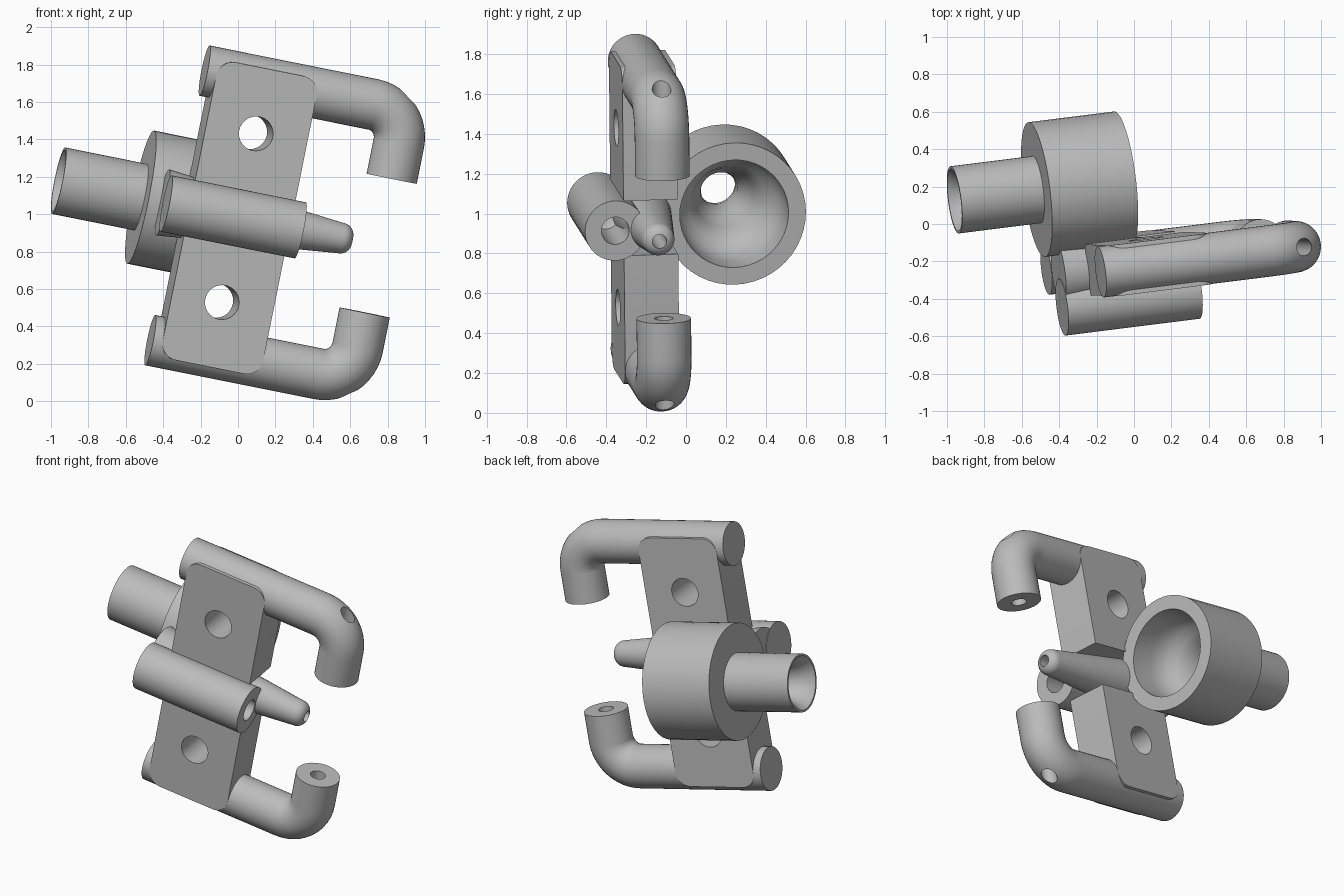
import bpy, bmesh, math
from mathutils import Matrix, Vector

if "Cube" in bpy.data.objects:
    bpy.data.objects.remove(bpy.data.objects["Cube"])

grey = bpy.data.materials.new("plain_grey")
grey.use_nodes = True
grey.diffuse_color = (0.5, 0.5, 0.5, 1)
grey.node_tree.nodes["Principled BSDF"].inputs["Base Color"].default_value = (0.5, 0.5, 0.5, 1)

# Tilted frame: local x runs along the arms, y is depth, z runs along the blocks
along = Vector((0.973, 0.122, -0.195)).normalized()
up = Vector((0.196, -0.01, 0.98))
up = (up - along * up.dot(along)).normalized()
depth = up.cross(along)
FRAME = Matrix((along, depth, up)).transposed().to_4x4()
FRAME.translation = Vector((0, 0, 1)) - 0.015 * up

MID = -0.208      # depth of the hooks and the pin
ARM = 0.735       # height of the hook arms from the middle


def add(name, bm):
    bmesh.ops.remove_doubles(bm, verts=bm.verts, dist=0.0001)
    bmesh.ops.recalc_face_normals(bm, faces=bm.faces)
    mesh = bpy.data.meshes.new(name)
    bm.to_mesh(mesh)
    bm.free()
    mesh.materials.append(grey)
    ob = bpy.data.objects.new(name, mesh)
    bpy.context.collection.objects.link(ob)
    ob.matrix_world = FRAME
    return ob


def activate(ob):
    bpy.ops.object.select_all(action='DESELECT')
    ob.select_set(True)
    bpy.context.view_layer.objects.active = ob


def finish(ob):
    activate(ob)
    bpy.ops.object.shade_smooth_by_angle(angle=math.radians(32))


def lathe(name, profile, y, closed=False):
    """Revolve (x, radius) points about a line along local x."""
    bm = bmesh.new()
    vs = [bm.verts.new((x, y, r)) for x, r in profile]
    edges = [bm.edges.new(p) for p in zip(vs, vs[1:])]
    if closed:
        edges.append(bm.edges.new((vs[-1], vs[0])))
    bmesh.ops.spin(bm, geom=vs + edges, cent=(0, y, 0), axis=(1, 0, 0),
                   angle=math.tau, steps=48, use_merge=False)
    ob = add(name, bm)
    finish(ob)
    return ob


def drill(ob, radius, length, centre, rotation):
    """Cut a round hole and remove the cutter."""
    bm = bmesh.new()
    bmesh.ops.create_cone(bm, cap_ends=True, segments=32, radius1=radius,
                          radius2=radius, depth=length,
                          matrix=Matrix.Translation(centre) @ rotation)
    cutter = add("hole_cutter", bm)
    cutter.hide_render = True
    bpy.context.view_layer.update()
    activate(ob)
    mod = ob.modifiers.new("hole", 'BOOLEAN')
    mod.operation, mod.solver, mod.object = 'DIFFERENCE', 'EXACT', cutter
    bpy.ops.object.modifier_apply(modifier=mod.name)
    bpy.data.objects.remove(cutter)


def hook(name, side):
    """Straight arm, tight bend and a short end pointing to the middle."""
    radius, bend, corner, tip, n = 0.137, 0.178, 0.57, 0.365, 40
    stations = [(-0.355, ARM, 0)]
    for i in range(13):
        a = math.pi / 2 * i / 12
        stations.append((corner + bend * math.sin(a), ARM - bend + bend * math.cos(a), a))
    stations.append((corner + bend, tip, math.pi / 2))
    bm = bmesh.new()
    rings = []
    for x, z, a in stations:
        ring = []
        for k in range(n):
            t = math.tau * k / n
            out = radius * math.cos(t)
            ring.append(bm.verts.new((x + out * math.sin(a), MID + radius * math.sin(t),
                                      side * (z + out * math.cos(a)))))
        rings.append(ring)
    for a, b in zip(rings, rings[1:]):
        for k in range(n):
            bm.faces.new((a[k], a[(k + 1) % n], b[(k + 1) % n], b[k]))
    bm.faces.new(rings[0])
    bm.faces.new(rings[-1])
    ob = add(name, bm)
    drill(ob, 0.047, 1.2, (corner + bend, MID, side * 0.7), Matrix())
    finish(ob)


def block(name, side):
    """Thick plate with rounded outer corners and a round hole."""
    x0, x1, top, gap, r = -0.305, 0.247, 0.812, 0.14, 0.09
    outline = [(x0, gap), (x1, gap)]
    for cx, start in ((x1 - r, 0), (x0 + r, 90)):
        for i in range(9):
            a = math.radians(start + 90 * i / 8)
            outline.append((cx + r * math.cos(a), top - r + r * math.sin(a)))
    bm = bmesh.new()
    face = bm.faces.new([bm.verts.new((x, -0.345, side * z)) for x, z in outline])
    new = bmesh.ops.extrude_face_region(bm, geom=[face])["geom"]
    bmesh.ops.translate(bm, vec=(0, 0.274, 0),
                        verts=[g for g in new if isinstance(g, bmesh.types.BMVert)])
    ob = add(name, bm)
    drill(ob, 0.092, 1, (-0.033, MID, side * 0.46), Matrix.Rotation(math.pi / 2, 4, 'X'))
    finish(ob)


for label, side in (("upper", 1), ("lower", -1)):
    hook(label + "_hook", side)
    block(label + "_block", side)

# Front barrel with a blind bore in its end
lathe("front_barrel", [(-0.44, 0), (-0.44, 0.153), (0.297, 0.153), (0.297, 0.07),
                       (-0.1, 0.07), (-0.15, 0)], -0.394)

# Tapered centre pin with a rounded, bored tip
tip = [(0.545 + 0.06 * math.sin(a), 0.022 + 0.06 * math.cos(a))
       for a in (math.pi / 2 * i / 8 * 0.85 for i in range(9))]
lathe("centre_pin", [(-0.437, 0), (-0.437, 0.18)] + tip
      + [(0.6, 0.036), (0.3, 0.036), (0.28, 0)], MID)

# Cup and stem: outer wall, then the bowl, throat and flared mouth
outer = [(-0.953, 0.181), (-0.502, 0.181), (-0.502, 0.363), (-0.03, 0.363)]
inner = [(-0.03, 0.275), (-0.18, 0.273), (-0.25, 0.26), (-0.3, 0.235), (-0.34, 0.2),
         (-0.38, 0.17), (-0.44, 0.15), (-0.51, 0.13), (-0.57, 0.105), (-0.65, 0.092),
         (-0.74, 0.092), (-0.82, 0.102), (-0.88, 0.12), (-0.92, 0.14), (-0.953, 0.168)]
lathe("cup_and_stem", outer + inner, 0.247, closed=True)
